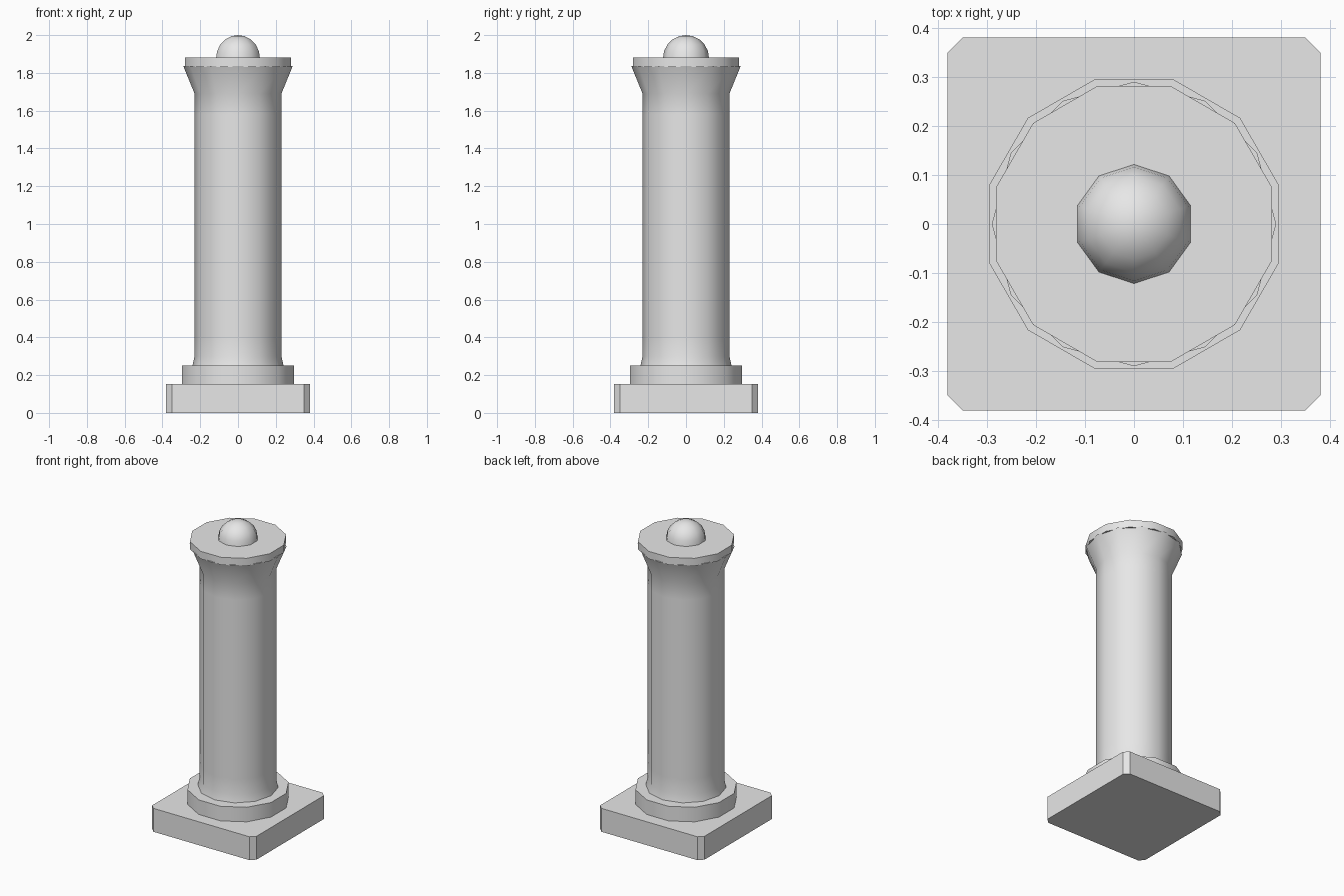
import bpy, bmesh, math

if "Cube" in bpy.data.objects:
    bpy.data.objects.remove(bpy.data.objects["Cube"])

stone = bpy.data.materials.new("pale_stone")
stone.diffuse_color = (0.8, 0.8, 0.8, 1)
stone.use_nodes = True
stone.node_tree.nodes["Principled BSDF"].inputs["Base Color"].default_value = stone.diffuse_color


def lathe(name, profile, sides, start=0.0, smooth=40):
    """Spin (radius, z) points round z; radius 0 makes a pole."""
    bm = bmesh.new()
    rings = []
    for r, z in profile:
        if r == 0:
            rings.append([bm.verts.new((0, 0, z))] * sides)
        else:
            rings.append([bm.verts.new((r * math.cos(start + 2 * math.pi * i / sides),
                                        r * math.sin(start + 2 * math.pi * i / sides), z))
                          for i in range(sides)])
    for a, b in zip(rings, rings[1:]):
        for i in range(sides):
            j = (i + 1) % sides
            bm.faces.new(list(dict.fromkeys((a[i], a[j], b[j], b[i]))))
    if profile[0][0]:
        bm.faces.new(rings[0][::-1])
    if profile[-1][0]:
        bm.faces.new(rings[-1])
    bmesh.ops.recalc_face_normals(bm, faces=bm.faces)
    me = bpy.data.meshes.new(name)
    bm.to_mesh(me)
    bm.free()
    me.materials.append(stone)
    ob = bpy.data.objects.new(name, me)
    bpy.context.collection.objects.link(ob)
    bpy.ops.object.select_all(action='DESELECT')
    ob.select_set(True)
    bpy.context.view_layer.objects.active = ob
    if smooth:
        bpy.ops.object.shade_smooth_by_angle(angle=math.radians(smooth))
    return ob


# Square plinth with cut vertical corners
bm = bmesh.new()
bmesh.ops.create_cube(bm, size=1)
for v in bm.verts:
    v.co = (v.co.x * 0.76, v.co.y * 0.76, (v.co.z + 0.5) * 0.154)
upright = [e for e in bm.edges if abs(e.verts[0].co.z - e.verts[1].co.z) > 0.1]
bmesh.ops.bevel(bm, geom=upright, offset=0.03, segments=1, affect='EDGES')
me = bpy.data.meshes.new("plinth")
bm.to_mesh(me)
bm.free()
me.materials.append(stone)
bpy.context.collection.objects.link(bpy.data.objects.new("plinth", me))

# Base ring and cap, with flats facing the axes
q = math.radians(15)
lathe("base_ring", [(0.306, 0.154), (0.306, 0.25)], 12, q)
lathe("cap", [(0.291, 1.832), (0.291, 1.882)], 12, q)

# Shaft with flared foot and head
lathe("shaft", [(0.241, 0.25), (0.23, 0.30), (0.23, 0.40), (0.23, 1.58),
                (0.23, 1.69), (0.29, 1.837)], 12)

# Dome finial
dome = [(0.122 * math.cos(math.radians(t)), 1.878 + 0.122 * math.sin(math.radians(t)))
        for t in (0, 18, 36, 54, 72)]
lathe("dome", dome + [(0, 2.0)], 10, math.pi / 2, 50)
